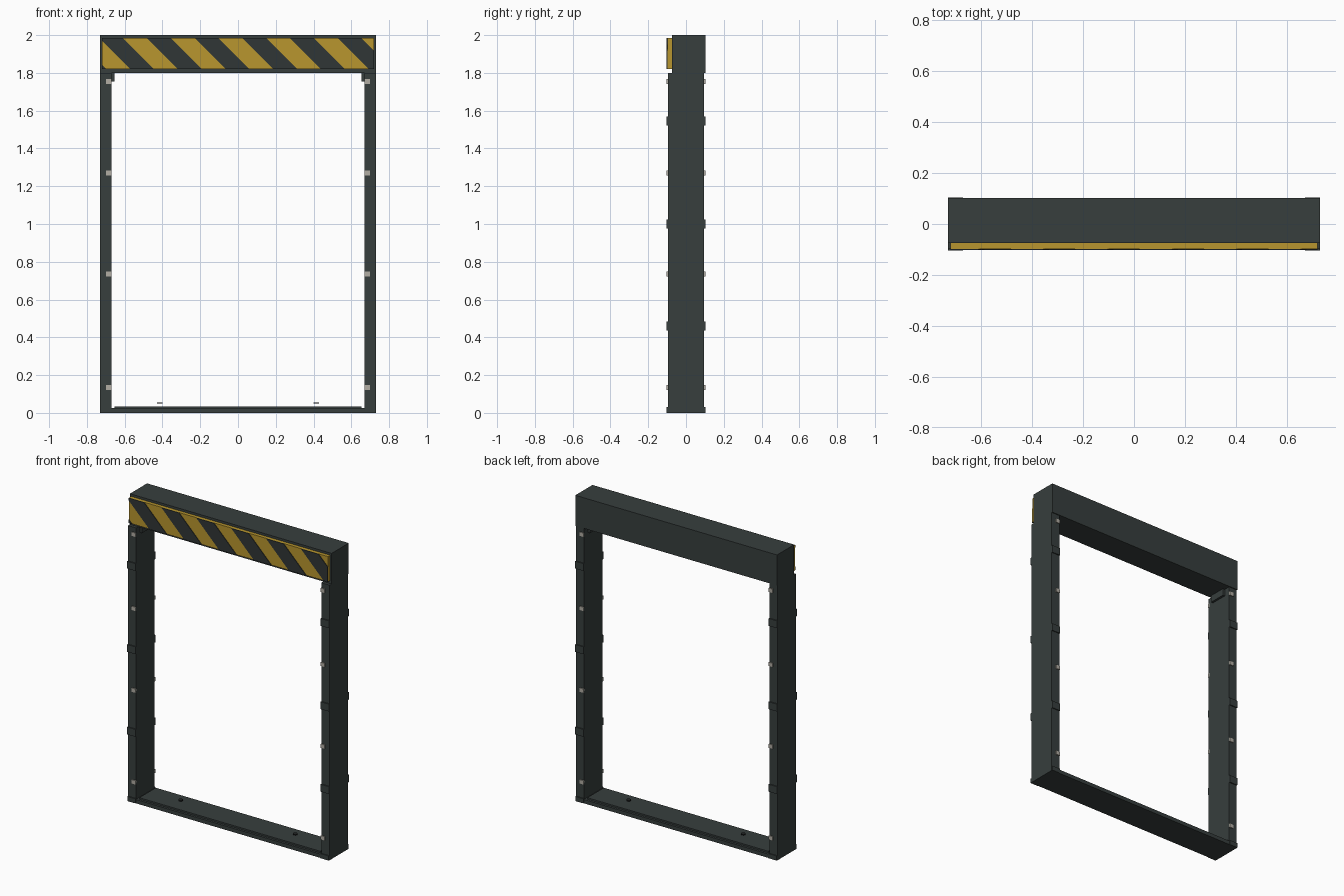
import bpy, bmesh
from mathutils import Matrix

if "Cube" in bpy.data.objects:
    bpy.data.objects.remove(bpy.data.objects["Cube"])


def material(name, rgb):
    lin = [(c / 255 / 12.92) if c < 10 else ((c / 255 + 0.055) / 1.055) ** 2.4 for c in rgb]
    m = bpy.data.materials.new(name)
    m.diffuse_color = (*lin, 1)
    m.use_nodes = True
    m.node_tree.nodes["Principled BSDF"].inputs["Base Color"].default_value = m.diffuse_color
    return m


STEEL = material("dark_steel", (55, 62, 61))
STRIPE = material("stripe_charcoal", (48, 54, 54))
YELLOW = material("warning_yellow", (184, 150, 46))
LIGHT = material("pale_grey", (178, 174, 164))
BLACK = material("bolt_black", (34, 37, 37))


def finish(name, bm, mat):
    bmesh.ops.recalc_face_normals(bm, faces=bm.faces)
    me = bpy.data.meshes.new(name)
    bm.to_mesh(me)
    bm.free()
    me.materials.append(mat)
    ob = bpy.data.objects.new(name, me)
    bpy.context.collection.objects.link(ob)
    return ob


def box(name, x, y, z, mat):
    """Box from (min, max) ranges on each axis."""
    bm = bmesh.new()
    r = (x, y, z)
    mid = [(a + b) / 2 for a, b in r]
    size = [abs(b - a) for a, b in r]
    bmesh.ops.create_cube(bm, size=1, matrix=Matrix.Translation(mid) @ Matrix.Diagonal((*size, 1)))
    return finish(name, bm, mat)


# header beam and threshold
box("header_beam", (-0.73, 0.73), (-0.075, 0.102), (1.8, 2.0), STEEL)
box("threshold_base", (-0.67, 0.67), (-0.1, 0.1), (0, 0.025), STEEL)
box("threshold_plate", (-0.655, 0.655), (-0.085, 0.085), (0.025, 0.035), STEEL)

for s, side in ((-1, "left"), (1, "right")):
    # side posts with foot and inner corner bracket
    box(f"{side}_post", (s * 0.67, s * 0.73), (-0.096, 0.096), (0, 1.8), STEEL)
    box(f"{side}_foot", (s * 0.671, s * 0.729), (-0.103, 0.103), (0, 0.03), STEEL)
    box(f"{side}_corner_bracket", (s * 0.655, s * 0.67), (-0.055, 0.055), (1.755, 1.8), STEEL)
    for f, face in ((-1, "front"), (1, "back")):
        # flat straps across the post faces
        for z in (0.46, 1.0, 1.545):
            box(f"{side}_{face}_strap", (s * 0.67, s * 0.73), (f * 0.09, f * 0.103),
                (z - 0.024, z + 0.024), STEEL)
        # pale fasteners
        for z in (0.135, 0.735, 1.27, 1.755):
            box(f"{side}_{face}_fastener", (s * 0.67, s * 0.698), (f * 0.09, f * 0.102),
                (z - 0.0125, z + 0.0125), LIGHT)
    # threshold bolt heads
    bm = bmesh.new()
    bmesh.ops.create_cone(bm, cap_ends=True, segments=12, radius1=0.014, radius2=0.014,
                          depth=0.006, matrix=Matrix.Translation((s * 0.415, 0, 0.052)))
    finish(f"{side}_threshold_bolt", bm, BLACK)

# hazard board
W, Z0, Z1 = 0.72, 1.82, 1.985
box("hazard_board", (-W, W), (-0.098, -0.075), (Z0, Z1), YELLOW)

# diagonal stripes, trimmed to the ends of the board
PERIOD, LEAN = 0.2525, Z1 - Z0
bm = bmesh.new()
for k in range(7):
    a = 0.527 - k * PERIOD
    b = a + PERIOD / 2
    pts = ((a, Z1), (b, Z1), (b + LEAN, Z0), (a + LEAN, Z0))
    bm.faces.new([bm.verts.new((x, -0.098, z)) for x, z in pts])
for s in (-1, 1):
    bmesh.ops.bisect_plane(bm, geom=bm.verts[:] + bm.edges[:] + bm.faces[:],
                           plane_co=(s * W, 0, 0), plane_no=(s, 0, 0), clear_outer=True)
ext = bmesh.ops.extrude_face_region(bm, geom=bm.faces[:], use_keep_orig=True)
bmesh.ops.translate(bm, vec=(0, -0.004, 0),
                    verts=[g for g in ext["geom"] if isinstance(g, bmesh.types.BMVert)])
finish("hazard_stripes", bm, STRIPE)
